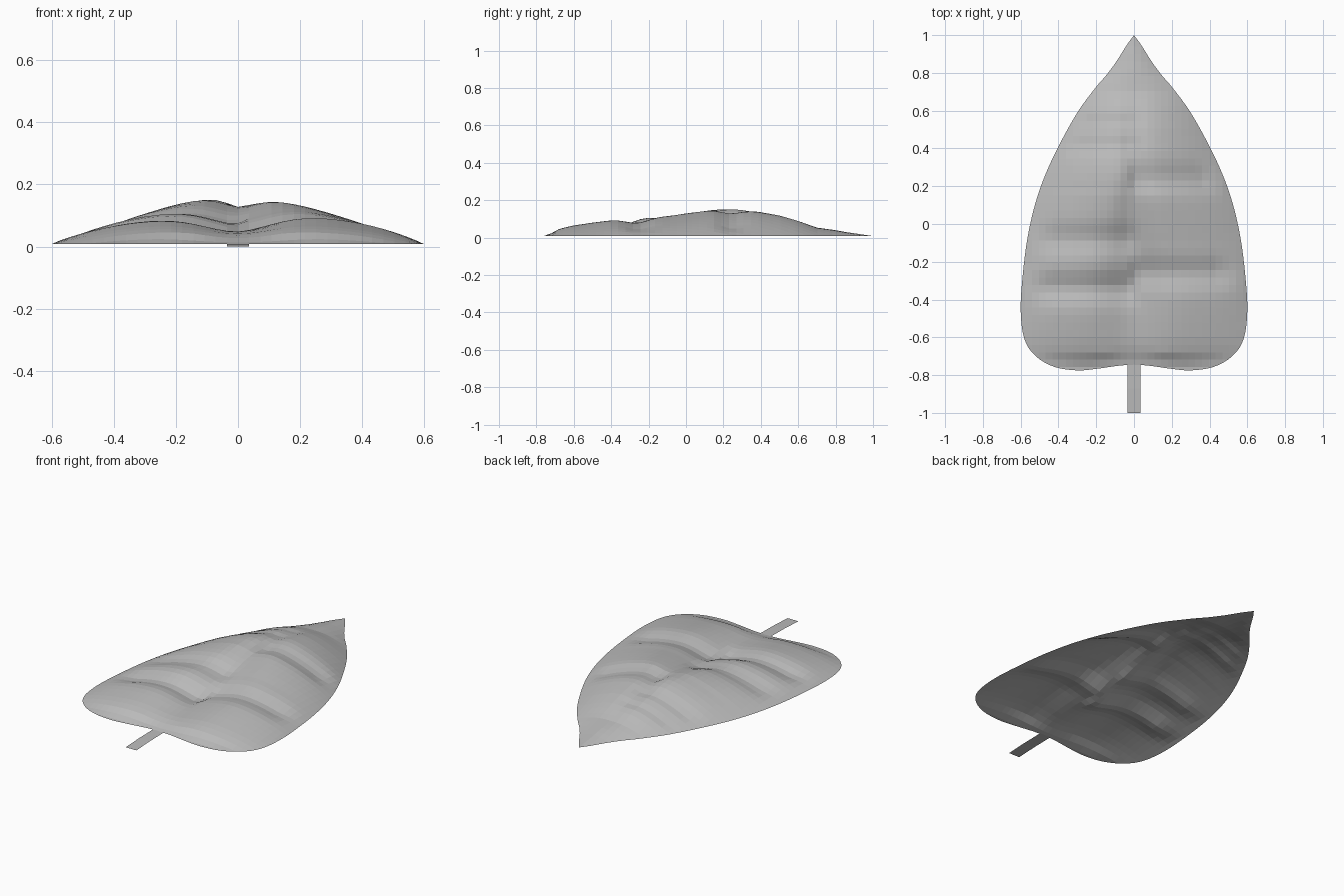
import bpy, bmesh, math
from mathutils import Vector

if "Cube" in bpy.data.objects:
    bpy.data.objects.remove(bpy.data.objects["Cube"])

EDGE_Z = 0.008

# Right half of the leaf outline, from the notch at the stem to the tip
OUTLINE = [(0, -0.745), (0.08, -0.75), (0.2, -0.767), (0.3, -0.775), (0.42, -0.757),
           (0.52, -0.70), (0.58, -0.61), (0.60, -0.46), (0.59, -0.28), (0.565, -0.08),
           (0.525, 0.1), (0.47, 0.26), (0.395, 0.42), (0.30, 0.59), (0.205, 0.72),
           (0.145, 0.79), (0.09, 0.865), (0.04, 0.945), (0, 1.0)]
# Height of the dome along the length
CREST = [(-0.775, 0.0), (-0.7, 0.036), (-0.62, 0.06), (-0.5, 0.08), (-0.4, 0.094),
         (-0.2, 0.110), (-0.1, 0.118), (0, 0.133), (0.15, 0.153), (0.25, 0.155),
         (0.38, 0.142), (0.5, 0.12), (0.6, 0.09), (0.7, 0.05), (0.85, 0.022), (1, 0)]
# Fullness of the cross-section along the length
FULLNESS = [(-0.775, 3.0), (-0.35, 3.0), (-0.1, 2.3), (0.2, 1.8), (1, 1.8)]
# Depth of the middle crease along the length
CREASE = [(-0.775, 0.0), (-0.65, 0.025), (-0.4, 0.05), (-0.25, 0.048), (-0.1, 0.040),
          (0.2, 0.029), (0.5, 0.015), (0.8, 0.0)]
# Side vein dents: side, y, depth, width
VEINS = [(-1, -0.34, 0.030, 0.072), (-1, -0.08, 0.018, 0.07), (-1, 0.42, 0.014, 0.06),
         (-1, 0.53, 0.010, 0.045), (1, -0.26, 0.024, 0.075), (1, 0.24, 0.022, 0.07)]


def lookup(table, t):
    for (a, va), (b, vb) in zip(table, table[1:]):
        if t <= b:
            return va + (vb - va) * max(0, (t - a) / (b - a))
    return table[-1][1]


def smooth_path(points, steps=4):
    pts = [Vector(p) for p in points]
    out = []
    for i in range(len(pts) - 1):
        b, c = pts[i], pts[i + 1]
        a = pts[i - 1] if i else b
        d = pts[i + 2] if i + 2 < len(pts) else c
        for k in range(steps):
            t = k / steps
            out.append(0.5 * (2 * b + (c - a) * t + (2 * a - 5 * b + 4 * c - d) * t * t
                              + (3 * b - a - 3 * c + d) * t ** 3))
    return out + [pts[-1]]


half = smooth_path(OUTLINE)
WIDTH = [(p.y, p.x) for p in half[12:]]
BASE = [(p.x, p.y) for p in half[:13]]


def height(x, y):
    t = min(1, abs(x) / max(lookup(WIDTH, y), 1e-4))
    z = lookup(CREST, y) * (1 - t ** lookup(FULLNESS, y))
    spread = min(0.15, max(0.06, 0.1 - 0.15 * y))
    z -= lookup(CREASE, y) * math.exp(-(x / spread) ** 2)
    fade = min(1, max(0, (0.95 - t) / 0.2))
    for side, vy, depth, width in VEINS:
        reach = min(1, max(0, (side * x + 0.04) / 0.06))
        z -= depth * fade * reach * math.exp(-((y - vy) / width) ** 2)
    # ease down to the rim beside the stem
    z *= min(1, max(0, (y - lookup(BASE, abs(x))) / 0.08))
    return EDGE_Z + max(0, z)


def finish(bm, name, mat):
    bmesh.ops.recalc_face_normals(bm, faces=bm.faces)
    if sum(f.normal.z * f.calc_area() for f in bm.faces) < 0:
        bmesh.ops.reverse_faces(bm, faces=bm.faces)
    me = bpy.data.meshes.new(name)
    bm.to_mesh(me)
    bm.free()
    me.materials.append(mat)
    ob = bpy.data.objects.new(name, me)
    bpy.context.collection.objects.link(ob)


grey = bpy.data.materials.new("leaf grey")
grey.diffuse_color = (0.5, 0.5, 0.5, 1)
grey.use_nodes = True
grey.node_tree.nodes["Principled BSDF"].inputs["Base Color"].default_value = grey.diffuse_color

# Leaf blade: outline cut into a square grid, then raised
bm = bmesh.new()
for s in (1, -1):
    ring = [bm.verts.new((s * p.x, p.y, 0)) for p in half]
    bm.faces.new(ring if s > 0 else ring[::-1])


def cut(co, normal):
    bmesh.ops.bisect_plane(bm, geom=bm.verts[:] + bm.edges[:] + bm.faces[:],
                           plane_co=co, plane_no=normal, dist=1e-5)


for i in range(-16, 17):
    if i:
        cut((i * 0.036, 0, 0), (1, 0, 0))
for j in range(45):
    cut((0, -0.758 + j * 0.0395, 0), (0, 1, 0))
bmesh.ops.remove_doubles(bm, verts=bm.verts, dist=1e-4)
for v in bm.verts:
    v.co.z = EDGE_Z if v.is_boundary else height(v.co.x, v.co.y)
finish(bm, "leaf_blade", grey)

# Flat stem
bm = bmesh.new()
rows = [[bm.verts.new((x, y, z)) for x in (-0.035, 0.035)]
        for y, z in ((-1, 0.0), (-0.87, 0.006), (-0.74, EDGE_Z))]
for a, b in zip(rows, rows[1:]):
    bm.faces.new((a[0], a[1], b[1], b[0]))
finish(bm, "stem", grey)
